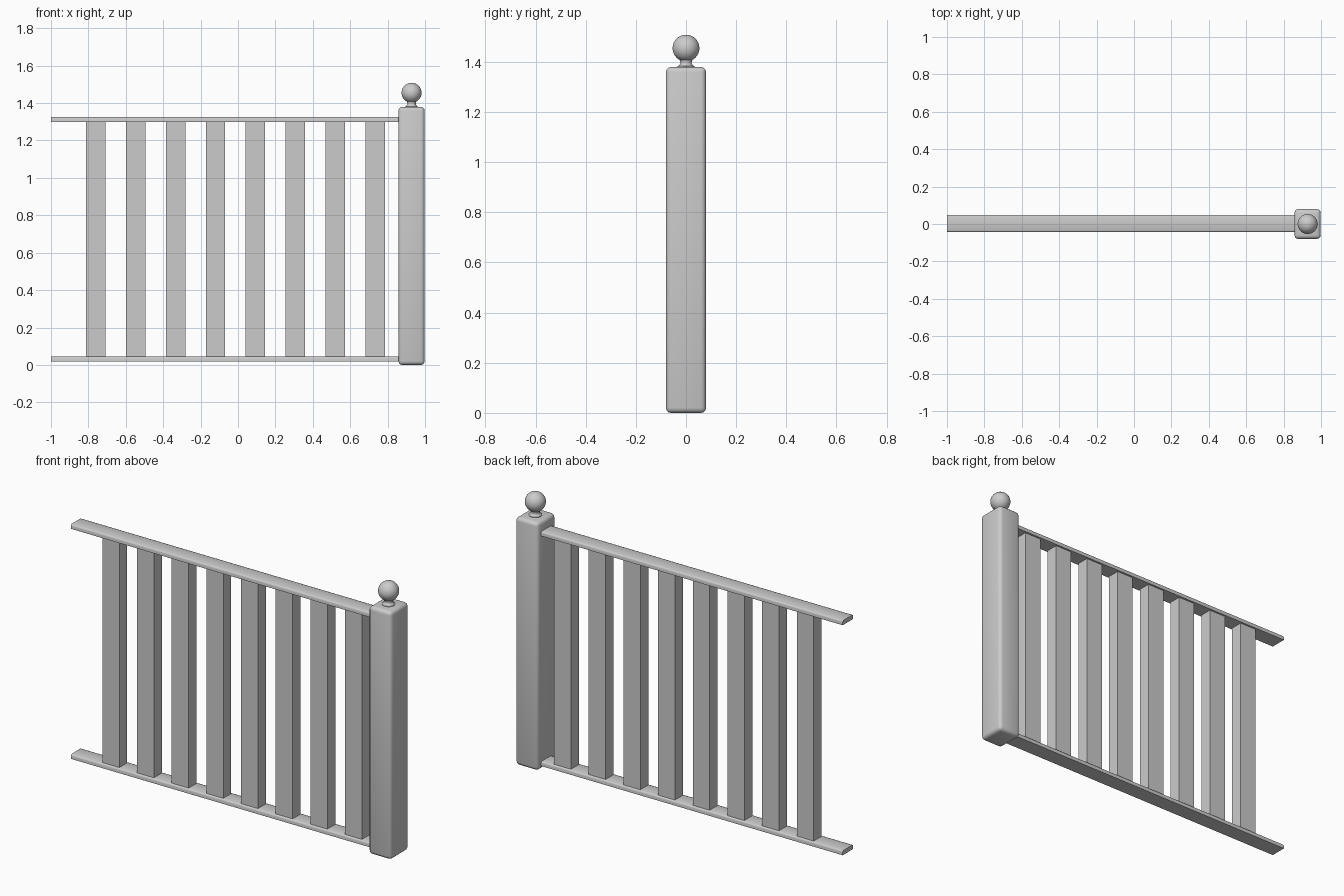
import bpy, bmesh, math

if "Cube" in bpy.data.objects:
    bpy.data.objects.remove(bpy.data.objects["Cube"])

RAIL_Y = 0.003


def box(name, x, y, z, bevel=0.0, segments=1, pick=None):
    """Box from (min, max) ranges, with optional bevel on the picked edges."""
    bm = bmesh.new()
    bmesh.ops.create_cube(bm, size=1)
    for v in bm.verts:
        for i, (lo, hi) in enumerate((x, y, z)):
            v.co[i] = hi if v.co[i] > 0 else lo
    if bevel:
        edges = [e for e in bm.edges if pick is None or pick(e)]
        bmesh.ops.bevel(bm, geom=edges, offset=bevel, segments=segments,
                        profile=0.5, affect='EDGES')
    return finish(name, bm)


def finish(name, bm, smooth_angle=None):
    bmesh.ops.recalc_face_normals(bm, faces=bm.faces)
    me = bpy.data.meshes.new(name)
    bm.to_mesh(me)
    bm.free()
    ob = bpy.data.objects.new(name, me)
    bpy.context.collection.objects.link(ob)
    return ob


def smooth(ob, degrees):
    bpy.ops.object.select_all(action='DESELECT')
    ob.select_set(True)
    bpy.context.view_layer.objects.active = ob
    bpy.ops.object.shade_smooth_by_angle(angle=math.radians(degrees))


# End post with rounded edges
post = box("end_post", (0.858, 0.998), (-0.08, 0.08), (0.0, 1.38), 0.02, 3)
smooth(post, 40)

# Rails with eased long edges on top
for name, z0 in (("bottom_rail", 0.019), ("top_rail", 1.30)):
    zmid = z0 + 0.012
    rail = box(name, (-1.0, 0.88), (RAIL_Y - 0.046, RAIL_Y + 0.046),
               (z0, z0 + 0.025), 0.008, 2,
               lambda e: all(v.co.z > zmid for v in e.verts)
               and abs(e.verts[0].co.x - e.verts[1].co.x) > 1)
    smooth(rail, 50)

# Evenly spaced balusters
for i in range(8):
    cx = -0.761 + i * 0.2136
    box(f"baluster_{i + 1}", (cx - 0.052, cx + 0.052),
        (RAIL_Y - 0.035, RAIL_Y + 0.035), (0.04, 1.304))

# Turned finial: flared collar, neck and ball in one lathe profile
R, ZC = 0.0535, 1.455
profile = [(0.0, 1.375), (0.033, 1.375), (0.033, 1.383), (0.024, 1.390),
           (0.022, 1.398), (0.025, 1.405)]
start = math.asin(0.025 / R)
for k in range(17):
    a = start + (math.pi - start) * k / 16
    profile.append((max(R * math.sin(a), 0.0), ZC - R * math.cos(a)))
bm = bmesh.new()
verts = [bm.verts.new((r, 0, z)) for r, z in profile]
edges = [bm.edges.new(pair) for pair in zip(verts, verts[1:])]
bmesh.ops.spin(bm, geom=verts + edges, cent=(0, 0, 0), axis=(0, 0, 1),
               angle=2 * math.pi, steps=32)
bmesh.ops.remove_doubles(bm, verts=bm.verts, dist=1e-4)
finial = finish("ball_finial", bm)
finial.location = (0.928, 0, 0)
smooth(finial, 40)
